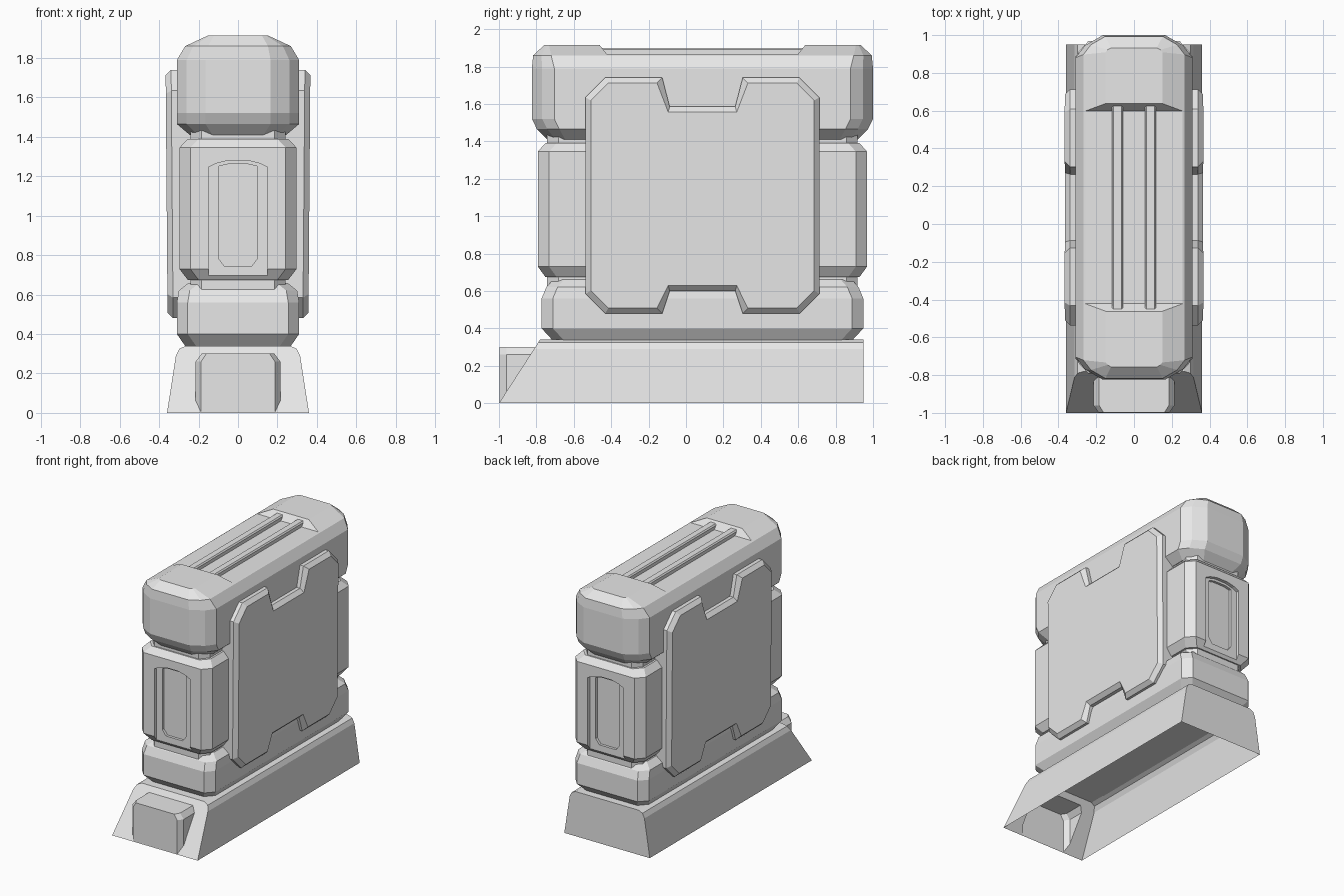
import bpy, bmesh

old = bpy.data.objects.get("Cube")
if old:
    bpy.data.objects.remove(old)

MID_Y = 0.088  # lengthwise centre of the body

grey = bpy.data.materials.new("plain grey")
grey.use_nodes = True
GREY = (0.8, 0.8, 0.8, 1)
grey.diffuse_color = GREY
grey.node_tree.nodes["Principled BSDF"].inputs["Base Color"].default_value = GREY


def loft(name, rings):
    """Skin a list of equal-length point rings and cap both ends."""
    bm = bmesh.new()
    rows = [[bm.verts.new(p) for p in ring] for ring in rings]
    n = len(rows[0])
    for a, b in zip(rows, rows[1:]):
        for i in range(n):
            j = (i + 1) % n
            bm.faces.new((a[i], a[j], b[j], b[i]))
    bm.faces.new(rows[0])
    bm.faces.new(rows[-1])
    bmesh.ops.recalc_face_normals(bm, faces=bm.faces)
    mesh = bpy.data.meshes.new(name)
    bm.to_mesh(mesh)
    bm.free()
    mesh.materials.append(grey)
    obj = bpy.data.objects.new(name, mesh)
    bpy.context.collection.objects.link(obj)
    return obj


def plan_ring(z, hx, hy, corner):
    """Closed plan outline from one corner, mirrored to four."""
    q = [(hx - a, hy - b) for a, b in corner]
    pts = q + [(-x, y) for x, y in reversed(q)]
    pts += [(-x, -y) for x, y in q] + [(x, -y) for x, y in reversed(q)]
    return [(x, y + MID_Y, z) for x, y in pts]


def boolean(target, tool, operation):
    mod = target.modifiers.new("bool", "BOOLEAN")
    mod.operation, mod.object, mod.solver = operation, tool, "EXACT"
    bpy.context.view_layer.objects.active = target
    bpy.ops.object.modifier_apply(modifier=mod.name)
    bpy.data.objects.remove(tool)


# Plinth: hollow trapezoid with a sloped front and a front block
half = [(0.36, 0), (0.315, 0.29), (0.298, 0.325), (0.265, 0.34)]
section = half + [(-x, z) for x, z in reversed(half)]
plinth = loft("plinth", [
    [(x, -1 + 0.647 * z, z) for x, z in section],
    [(x, 0.95, z) for x, z in section]])

half = [(0.215, 0), (0.215, 0.26), (0.185, 0.3)]
section = half + [(-x, z) for x, z in reversed(half)]
block = loft("front_block", [
    [(x * s, y, z) for x, z in section]
    for y, s in ((-0.998, 0.87), (-0.96, 1), (-0.6, 1))])
boolean(plinth, block, "UNION")

bm = bmesh.new()
bm.from_mesh(plinth.data)
under = [f for f in bm.faces if f.calc_center_median().z < 0.001]
bmesh.ops.delete(bm, geom=under, context="FACES")
bm.to_mesh(plinth.data)
bm.free()

# Body: stacked chamfered tiers around a narrow core
bevel = [(0, 0.06), (0.055, 0)]
tiers = {
    "core": [(0.5, 0.24, 0.83), (1.55, 0.24, 0.83)],
    "lower_tier": [(0.335, 0.265, 0.8), (0.4, 0.31, 0.86), (0.56, 0.31, 0.86),
                   (0.62, 0.3, 0.835), (0.66, 0.25, 0.8)],
    "middle_tier": [(0.675, 0.255, 0.84), (0.73, 0.297, 0.88),
                    (1.345, 0.297, 0.88), (1.39, 0.255, 0.84)],
}
parts = {name: loft(name, [plan_ring(*r, bevel) for r in rings])
         for name, rings in tiers.items()}

# Top cap with two-step rounded corners
cap_rings = [(1.41, 0.245, 0.83, 0.8), (1.465, 0.31, 0.885, 1),
             (1.52, 0.31, 0.912, 1), (1.79, 0.31, 0.912, 1),
             (1.86, 0.268, 0.905, 0.8), (1.915, 0.15, 0.845, 0.2)]
cap = loft("top_cap", [
    plan_ring(z, hx, hy, [(0, 0.12 * k), (0.05 * k, 0.055 * k), (0.145 * k, 0)])
    for z, hx, hy, k in cap_rings])

# Sunken deck between the cap ends
cutter = loft("deck_cutter", [
    [(x, y + MID_Y, z) for x, y in
     ((-0.5, -hy), (0.5, -hy), (0.5, hy), (-0.5, hy))]
    for z, hy in ((1.865, 0.51), (1.965, 0.59))])
boolean(cap, cutter, "DIFFERENCE")

# Two long rails on the deck
half = [(0.03, 1.85), (0.03, 1.89), (0.022, 1.9)]
section = half + [(-x, z) for x, z in reversed(half)]
for side, name in ((1, "left_rail"), (-1, "right_rail")):
    loft(name, [[(x + side * 0.087, y + MID_Y, z) for x, z in section]
                for y in (-0.54, 0.54)])

# Arched recess with a deeper slot on each end of the middle tier
arch = [(0.15, 0.69), (0.15, 1.245), (0.11, 1.265), (0.05, 1.28)]
slot = [(0.07, 0.745), (0.1, 0.785), (0.1, 1.25), (0.05, 1.262)]
for side in (-1, 1):
    for half, depth in ((arch, 0.025), (slot, 0.045)):
        outline = half + [(-x, z) for x, z in reversed(half)]
        cutter = loft("recess_cutter", [
            [(x, MID_Y + side * d, z) for x, z in outline]
            for d in (0.88 - depth, 1)])
        boolean(parts["middle_tier"], cutter, "DIFFERENCE")


# Notched armour plates on both sides
def plate_outline(d):
    """Half outline inset by d, mirrored along the length."""
    hy, top, low = 0.625 - d, 1.74 - d, 0.48 + d
    c = 0.105 - d * 0.4
    q = [(0.175 + d * 0.3, 1.585 - d), (0.215 + d, top), (hy - c, top),
         (hy, top - c), (hy, low + c), (hy - c, low),
         (0.215 + d, low), (0.175 + d * 0.3, 0.6 + d)]
    return q + [(-y, z) for y, z in reversed(q)]


for side, name in ((1, "left_plate"), (-1, "right_plate")):
    loft(name, [
        [(side * (x + 0.008 * (z - 1.1)), y + MID_Y, z)
         for y, z in plate_outline(d)]
        for x, d in ((0.235, 0), (0.334, 0), (0.362, 0.028))])
